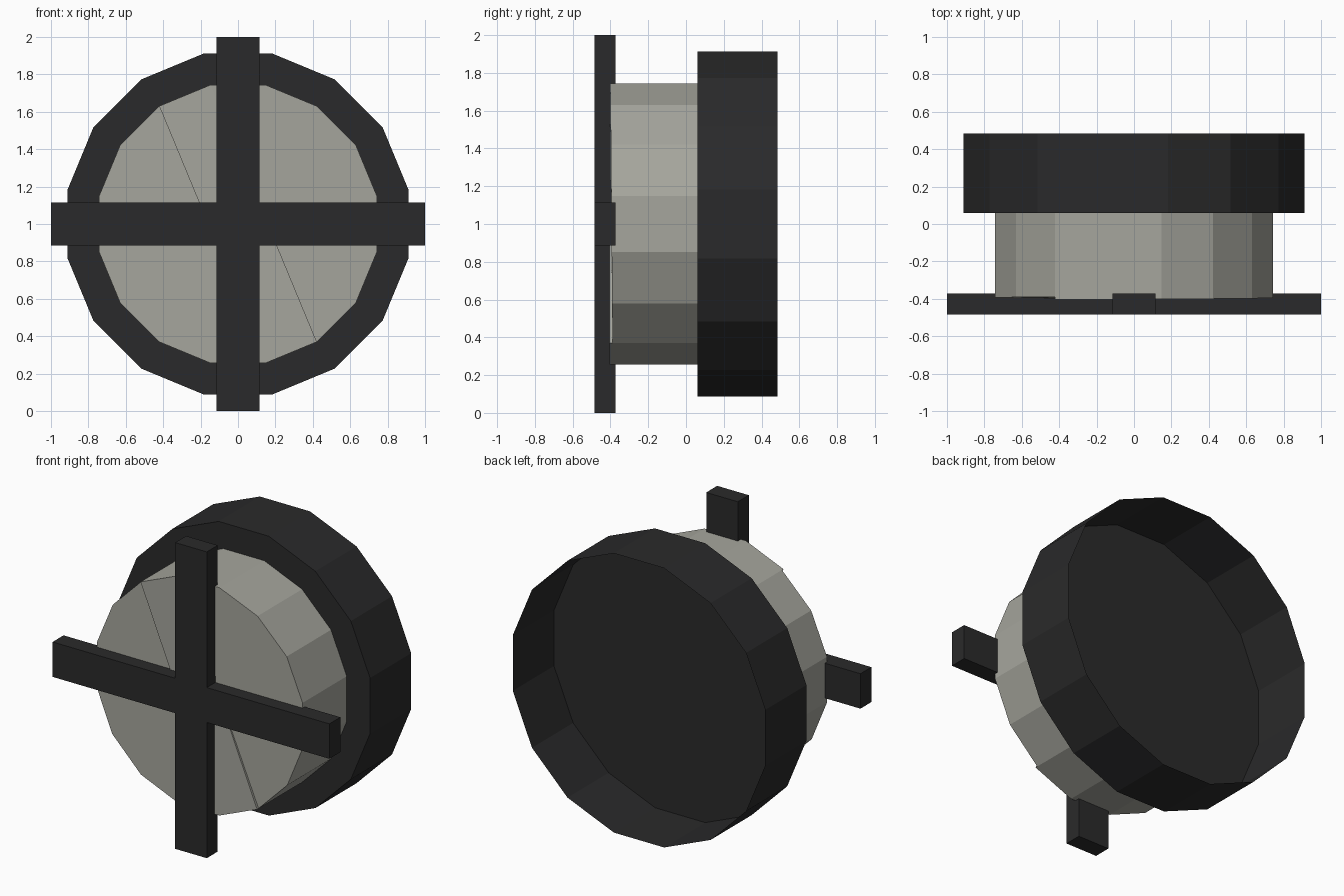
import bpy, bmesh
from math import sin, cos, radians

cube = bpy.data.objects.get("Cube")
if cube:
    bpy.data.objects.remove(cube, do_unlink=True)

CENTRE_Z = 1.0
SIDES = 16


def material(name, rgb):
    mat = bpy.data.materials.new(name)
    mat.use_nodes = True
    colour = (*rgb, 1.0)
    mat.diffuse_color = colour
    mat.node_tree.nodes["Principled BSDF"].inputs["Base Color"].default_value = colour
    return mat


def rim_point(radius, step):
    # Corners sit half a step off the axes, so the top and sides are flat
    angle = radians((step + 0.5) * 360 / SIDES)
    return radius * cos(angle), radius * sin(angle)


def prism(name, outline, fronts, back, mat, front_faces, closed_back=False):
    """Walls from each corner's front y to the back, with the listed front faces."""
    bm = bmesh.new()
    count = len(outline)
    near = [bm.verts.new((x, y, z + CENTRE_Z)) for (x, z), y in zip(outline, fronts)]
    far = [bm.verts.new((x, back, z + CENTRE_Z)) for x, z in outline]
    for i in range(count):
        j = (i + 1) % count
        bm.faces.new((near[j], near[i], far[i], far[j]))
    for corners in front_faces:
        bm.faces.new([near[i % count] for i in corners])
    if closed_back:
        bm.faces.new(far[::-1])
    mesh = bpy.data.meshes.new(name)
    bm.to_mesh(mesh)
    bm.free()
    mesh.materials.append(mat)
    obj = bpy.data.objects.new(name, mesh)
    bpy.context.collection.objects.link(obj)


charcoal = material("charcoal", (0.023, 0.023, 0.0235))
warm_grey = material("warm grey", (0.38, 0.38, 0.338))

# Wide dark cup, open at the back
prism("back_cup", [rim_point(0.93, i) for i in range(SIDES)],
      [0.06] * SIDES, 0.485, charcoal, [range(SIDES)])

# Narrower pale drum; each half of its face tilts back around the rim
BODY_RADIUS = 0.758
FACE_Y, TILT = -0.404, 0.015
body = [rim_point(BODY_RADIUS, i) for i in range(SIDES)]
tilted = [FACE_Y + TILT * ((4 - i) % 8) / 7 for i in range(SIDES)]
prism("front_drum", body, tilted, 0.06, warm_grey, [range(-3, 5), range(5, 13)])

# Level strip between the two tilted halves
prism("face_strip", [body[i] for i in (4, 5, 12, 13)], [FACE_Y] * 4,
      FACE_Y + TILT, warm_grey, [range(4)])

# Cross of two bars on the face
ARM, HALF = 1.0, 0.114
quarter = [(ARM, -HALF), (ARM, HALF), (HALF, HALF)]
cross = []
for _ in range(4):
    cross += quarter
    quarter = [(-z, x) for x, z in quarter]
prism("front_cross", cross, [-0.485] * len(cross), -0.372, charcoal,
      [range(len(cross))], closed_back=True)
